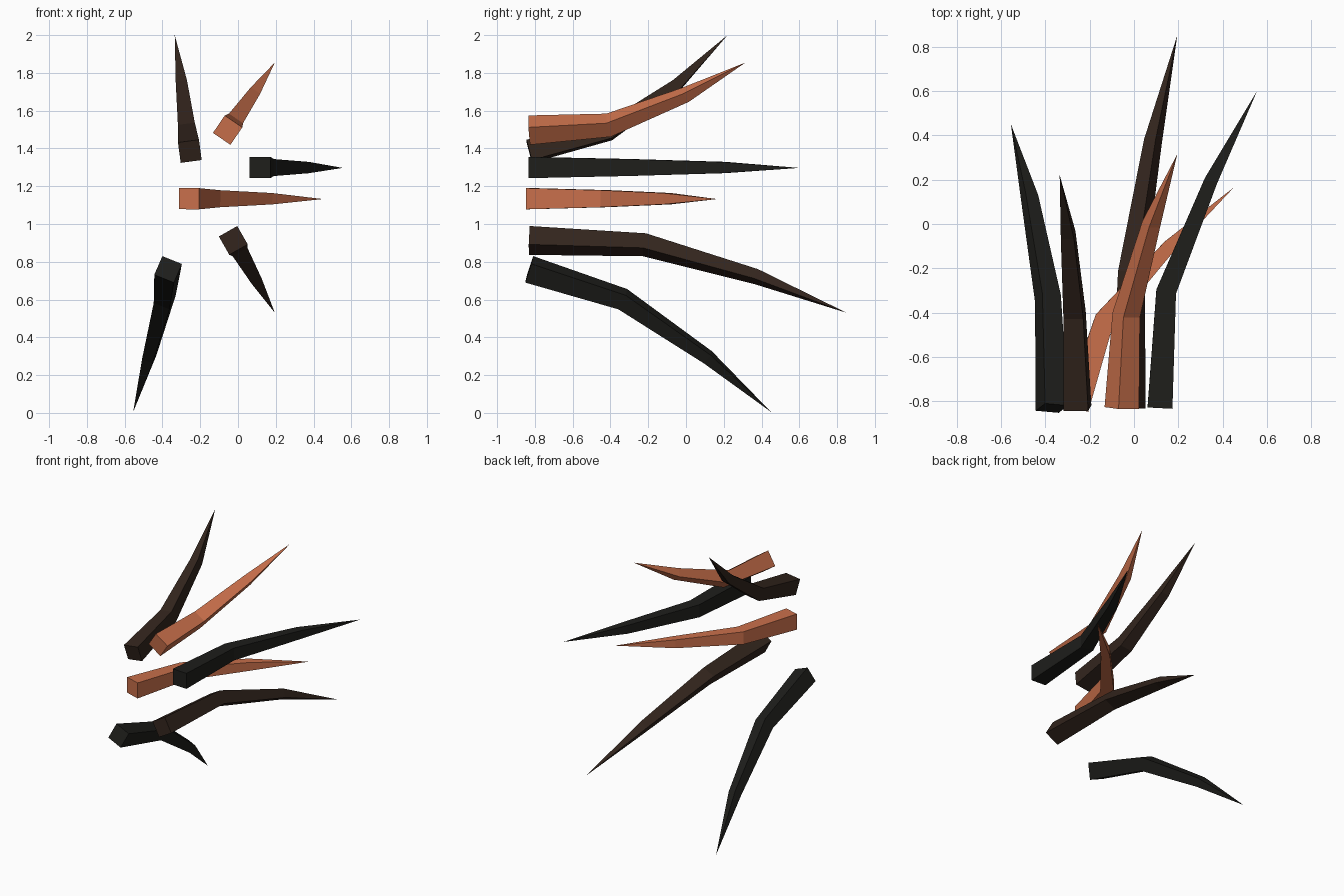
import bpy, bmesh
from mathutils import Vector

if "Cube" in bpy.data.objects:
    bpy.data.objects.remove(bpy.data.objects["Cube"])


def material(name, rgb):
    m = bpy.data.materials.new(name)
    m.diffuse_color = (*rgb, 1)
    m.use_nodes = True
    m.node_tree.nodes["Principled BSDF"].inputs["Base Color"].default_value = m.diffuse_color
    return m


ORANGE = material("orange", (0.58, 0.16, 0.07))
BROWN = material("dark_brown", (0.032, 0.018, 0.012))
BLACK = material("black", (0.013, 0.013, 0.011))

WIDTHS = (0.112, 0.09, 0.06)


def spike(name, mat, pts):
    """Square-section spike along a bent path, tapering to a point."""
    pts = [Vector(p) for p in pts]
    dirs = [(b - a).normalized() for a, b in zip(pts, pts[1:])]
    side = dirs[0].cross(pts[-1] - pts[0]).normalized()
    bm = bmesh.new()
    rings = []
    for i, w in enumerate(WIDTHS):
        tangent = (dirs[max(i - 1, 0)] + dirs[i]).normalized()
        up = side.cross(tangent).normalized()
        rings.append([bm.verts.new(pts[i] + (side * a + up * b) * w / 2)
                      for a, b in ((-1, -1), (1, -1), (1, 1), (-1, 1))])
    tip = bm.verts.new(pts[-1])
    bm.faces.new(rings[0])
    for lo, hi in zip(rings, rings[1:]):
        for k in range(4):
            j = (k + 1) % 4
            bm.faces.new((lo[k], lo[j], hi[j], hi[k]))
    for k in range(4):
        bm.faces.new((rings[-1][k], rings[-1][(k + 1) % 4], tip))
    bmesh.ops.recalc_face_normals(bm, faces=bm.faces)
    mesh = bpy.data.meshes.new(name)
    bm.to_mesh(mesh)
    bm.free()
    mesh.materials.append(mat)
    obj = bpy.data.objects.new(name, mesh)
    bpy.context.collection.objects.link(obj)


# Paths: base, first bend, second bend, tip
spike("upper_left_spike", BROWN,
      [(-0.255, -0.83, 1.385), (-0.268, -0.41, 1.49), (-0.297, -0.05, 1.735), (-0.335, 0.22, 2.0)])
spike("upper_right_spike", ORANGE,
      [(-0.055, -0.83, 1.497), (-0.035, -0.41, 1.523), (0.078, 0.0, 1.685), (0.195, 0.315, 1.855)])
spike("right_spike", BLACK,
      [(0.117, -0.83, 1.299), (0.145, -0.305, 1.299), (0.347, 0.195, 1.299), (0.555, 0.60, 1.297)])
spike("middle_spike", ORANGE,
      [(-0.26, -0.83, 1.134), (-0.133, -0.43, 1.134), (0.16, -0.1, 1.134), (0.45, 0.165, 1.132)])
spike("lower_right_spike", BROWN,
      [(-0.025, -0.83, 0.913), (-0.011, -0.22, 0.89), (0.085, 0.37, 0.722), (0.195, 0.85, 0.53)])
spike("lower_left_spike", BLACK,
      [(-0.37, -0.83, 0.76), (-0.388, -0.335, 0.602), (-0.47, 0.115, 0.295), (-0.555, 0.45, 0.005)])
